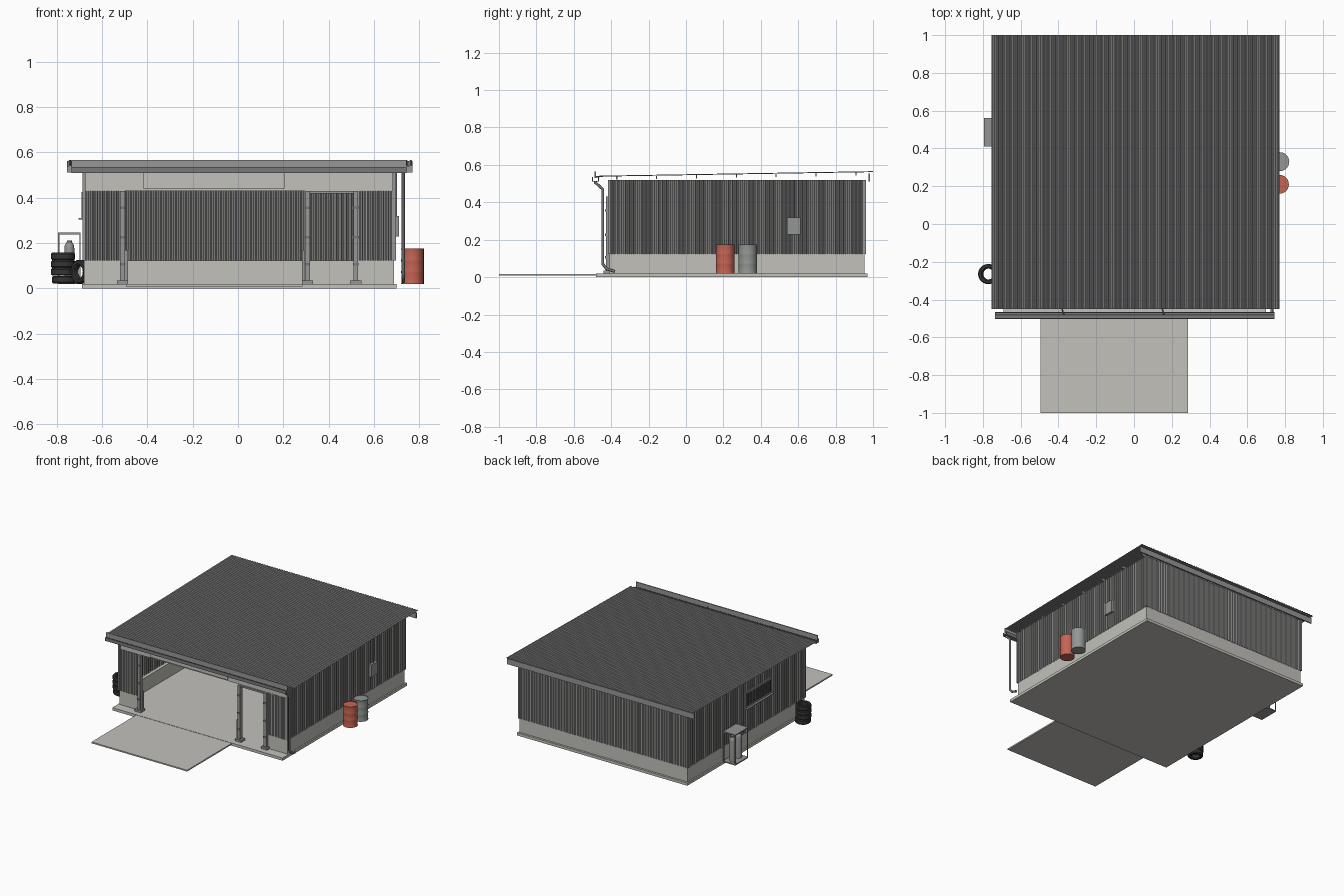
import bpy, bmesh, math
from mathutils import Vector

if "Cube" in bpy.data.objects:
    bpy.data.objects.remove(bpy.data.objects["Cube"])


def material(name, r, g, b):
    m = bpy.data.materials.new(name)
    m.use_nodes = True
    m.diffuse_color = (r, g, b, 1)
    m.node_tree.nodes["Principled BSDF"].inputs["Base Color"].default_value = (r, g, b, 1)
    return m


CONCRETE = material("concrete", .54, .535, .50)
SHEET = material("wall sheet grey", .31, .31, .305)
ROOF = material("roof sheet grey", .28, .28, .28)
TRIM = material("trim grey", .31, .31, .31)
STEEL = material("dark steel", .19, .19, .19)
RED = material("drum red", .56, .13, .09)
GREY = material("drum grey", .29, .305, .295)
RUBBER = material("rubber black", .035, .035, .035)
GLASS = material("dark glass", .04, .04, .045)


def finish(name, bm, mat):
    mesh = bpy.data.meshes.new(name)
    bmesh.ops.recalc_face_normals(bm, faces=bm.faces)
    bm.to_mesh(mesh)
    bm.free()
    mesh.materials.append(mat)
    ob = bpy.data.objects.new(name, mesh)
    bpy.context.collection.objects.link(ob)
    return ob


def smooth(ob):
    bpy.ops.object.select_all(action="DESELECT")
    ob.select_set(True)
    bpy.context.view_layer.objects.active = ob
    bpy.ops.object.shade_smooth_by_angle()


def box(name, x, y, z, mat):
    """Box from (low, high) pairs."""
    bm = bmesh.new()
    bmesh.ops.create_cube(bm, size=1)
    for v in bm.verts:
        v.co = [lo + (hi - lo) * (c + .5) for c, (lo, hi) in zip(v.co, (x, y, z))]
    return finish(name, bm, mat)


def sheet(name, start, along, extrude, normal, mat, pitch=.022, depth=.006):
    """Ribbed metal sheet swept along one edge."""
    start, along, extrude, normal = map(Vector, (start, along, extrude, normal))
    count = max(1, round(along.length / pitch))
    bm = bmesh.new()
    rows = []
    for i in range(count):
        for u, h in ((0, 0), (.3, 0), (.5, 1), (.8, 1)):
            p = start + along * ((i + u) / count) + normal * (h * depth)
            rows.append((bm.verts.new(p), bm.verts.new(p + extrude)))
    end = start + along
    rows.append((bm.verts.new(end), bm.verts.new(end + extrude)))
    for a, b in zip(rows, rows[1:]):
        bm.faces.new((a[0], b[0], b[1], a[1]))
    ob = finish(name, bm, mat)
    mod = ob.modifiers.new("thickness", "SOLIDIFY")
    mod.thickness = .001
    mod.offset = 0
    return ob


def lathe(name, profile, loc, mat, sides=24):
    """Revolve (radius, height) points about the vertical axis."""
    bm = bmesh.new()
    verts = [bm.verts.new((r, 0, z)) for r, z in profile]
    edges = [bm.edges.new(pair) for pair in zip(verts, verts[1:])]
    bmesh.ops.spin(bm, geom=verts + edges, axis=(0, 0, 1), cent=(0, 0, 0),
                   angle=math.tau, steps=sides)
    bmesh.ops.remove_doubles(bm, verts=bm.verts, dist=.0002)
    ob = finish(name, bm, mat)
    ob.location = loc
    smooth(ob)
    return ob


def pipe(name, points, radius, mat):
    cu = bpy.data.curves.new(name, "CURVE")
    cu.dimensions = "3D"
    cu.bevel_depth = radius
    cu.bevel_resolution = 2
    cu.use_fill_caps = True
    sp = cu.splines.new("POLY")
    sp.points.add(len(points) - 1)
    for p, co in zip(sp.points, points):
        p.co = (*co, 1)
    cu.materials.append(mat)
    ob = bpy.data.objects.new(name, cu)
    bpy.context.collection.objects.link(ob)
    return ob


# Floor slab and approach ramp
L, R, F, B = -.68, .69, -.41, .955
box("floor_slab", (-.69, .70), (-.48, .97), (0, .02), CONCRETE)
box("approach_ramp", (-.495, .285), (-1, -.48), (.008, .018), CONCRETE)

# Low concrete walls
Z0, Z1, TOP = .02, .123, .52
box("plinth_left", (L, L + .025), (F, B), (Z0, Z1), CONCRETE)
box("plinth_right", (R - .025, R), (F, B), (Z0, Z1), CONCRETE)
box("plinth_back", (L, R), (B - .025, B), (Z0, Z1), CONCRETE)
front_bays = ((L, -.515), (.53, R))
for x0, x1 in front_bays:
    box("plinth_front", (x0, x1), (F, F + .025), (Z0, Z1), CONCRETE)

# Ribbed wall cladding
up = (0, 0, TOP - Z1)
sheet("left_cladding", (L + .002, F, Z1), (0, B - F, 0), up, (-1, 0, 0), SHEET)
sheet("right_cladding", (R - .002, F, Z1), (0, B - F, 0), up, (1, 0, 0), SHEET)
sheet("back_cladding", (L, B - .002, Z1), (R - L, 0, 0), up, (0, 1, 0), SHEET)
for x0, x1 in front_bays:
    sheet("front_cladding", (x0, F + .002, Z1), (x1 - x0, 0, 0), (0, 0, .307), (0, -1, 0), SHEET)
for x in (L, R):
    for y in (F, B):
        box("corner_trim", (x - .007, x + .007), (y - .007, y + .007), (Z1, TOP), TRIM)

# Front header, blank board and door posts
box("front_header", (L, R), (F, F + .02), (.43, TOP), CONCRETE)
box("header_board", (-.42, .205), (F - .008, F), (.44, TOP), CONCRETE)
for x in (-.51, .307, .52):
    box("door_post", (x - .011, x + .011), (F - .018, F + .01), (Z0, .43), TRIM)
    box("post_foot", (x - .025, x + .025), (F - .03, F + .02), (Z0, .035), TRIM)
    for z in (.1, .22, .35):
        box("post_hinge", (x - .012, x + .012), (F - .022, F - .017), (z, z + .012), STEEL)
box("side_door_head", (.307, .52), (F - .01, F + .008), (.418, .43), TRIM)
for x in (-.492, .288):
    box("door_guide", (x - .006, x + .006), (F - .008, F + .008), (Z0, .17), TRIM)

# Roof sheet, purlins and edge boards
ROOF_F, ROOF_B = .538, .562
sheet("roof_sheet", (-.755, -.45, ROOF_F), (1.525, 0, 0), (0, 1.45, ROOF_B - ROOF_F),
      (0, 0, 1), ROOF, .02, .004)
for i in range(7):
    y = -.37 + i * .213
    z = ROOF_F + (y + .45) / 1.45 * (ROOF_B - ROOF_F)
    box("purlin", (L, R), (y - .003, y + .003), (z - .018, z - .001), TRIM)
box("back_fascia", (-.755, .77), (.976, .984), (.512, .553), TRIM)
box("front_fascia", (-.735, .745), (-.488, -.48), (.53, .566), TRIM)

# Gutter with struts, and downpipe
box("gutter_floor", (-.735, .745), (-.502, -.466), (.51, .515), STEEL)
for y in (-.502, -.47):
    box("gutter_side", (-.735, .745), (y, y + .004), (.51, .535), STEEL)
for x in (-.37, .16):
    pipe("gutter_strut", ((x - .012, -.445, .54), (x, -.485, .535)), .004, STEEL)
pipe("downpipe", ((.73, -.484, .515), (.73, -.484, .505), (.73, -.445, .47),
                  (.73, -.445, .07), (.73, -.425, .045), (.73, -.38, .03)), .008, STEEL)

# Meter box and conduit
box("meter_box", (.69, .712), (.54, .612), (.228, .32), GREY)
pipe("meter_conduit", ((.698, .577, .32), (.698, .577, .52)), .005, STEEL)

# Barred side window
wx = L - .003
box("window_pane", (wx - .003, wx), (-.01, .28), (.315, .42), GLASS)
for z in (.31, .415):
    box("window_rail", (wx - .008, wx), (-.018, .288), (z, z + .01), TRIM)
box("window_sill", (wx - .022, wx), (-.02, .29), (.303, .31), TRIM)
for y in (-.018, .28):
    box("window_jamb", (wx - .008, wx), (y, y + .008), (.31, .425), TRIM)
for i in range(7):
    y = .026 + i * .036
    box("window_bar", (wx - .007, wx - .004), (y - .003, y + .003), (.315, .42), STEEL)

# Gas bottle cage
CX, CY = (-.795, -.695), (.41, .56)
box("cage_roof", CX, CY, (.238, .246), GREY)
box("cage_base", CX, CY, (.02, .028), GREY)
for x in (CX[0], CX[1] - .006):
    for y in (CY[0], CY[1] - .006):
        box("cage_leg", (x, x + .006), (y, y + .006), (.02, .24), TRIM)
bottle = [(0, 0), (.022, 0), (.022, .15), (.02, .162), (.015, .172), (.011, .176),
          (.011, .184), (0, .184)]
for y in (.45, .52):
    lathe("gas_bottle", bottle, (-.745, y, .028), GREY, 16)

# Oil drums
drum = [(0, 0), (.05, 0), (.0487, .006), (.0487, .047), (.05, .053), (.0487, .059),
        (.0487, .097), (.05, .103), (.0487, .109), (.0487, .149), (.05, .155),
        (.046, .155), (.046, .151), (0, .151)]
lathe("red_drum", drum, (.77, .21, .02), RED)
lathe("grey_drum", drum, (.772, .33, .02), GREY)

# Tyre stack and a tyre propped against the wall
tyre = [(.029, -.012), (.036, -.017), (.048, -.017), (.053, -.011), (.053, .011),
        (.048, .017), (.036, .017), (.029, .012), (.029, -.012)]
for i in range(4):
    lathe("stacked_tyre", tyre, (-.7725 + (.004 if i == 0 else 0), -.265, .038 + i * .0345), RUBBER)
prop = lathe("propped_tyre", tyre, (-.695, -.345, .073), RUBBER)
prop.rotation_euler = (math.radians(90), 0, math.radians(-50))
